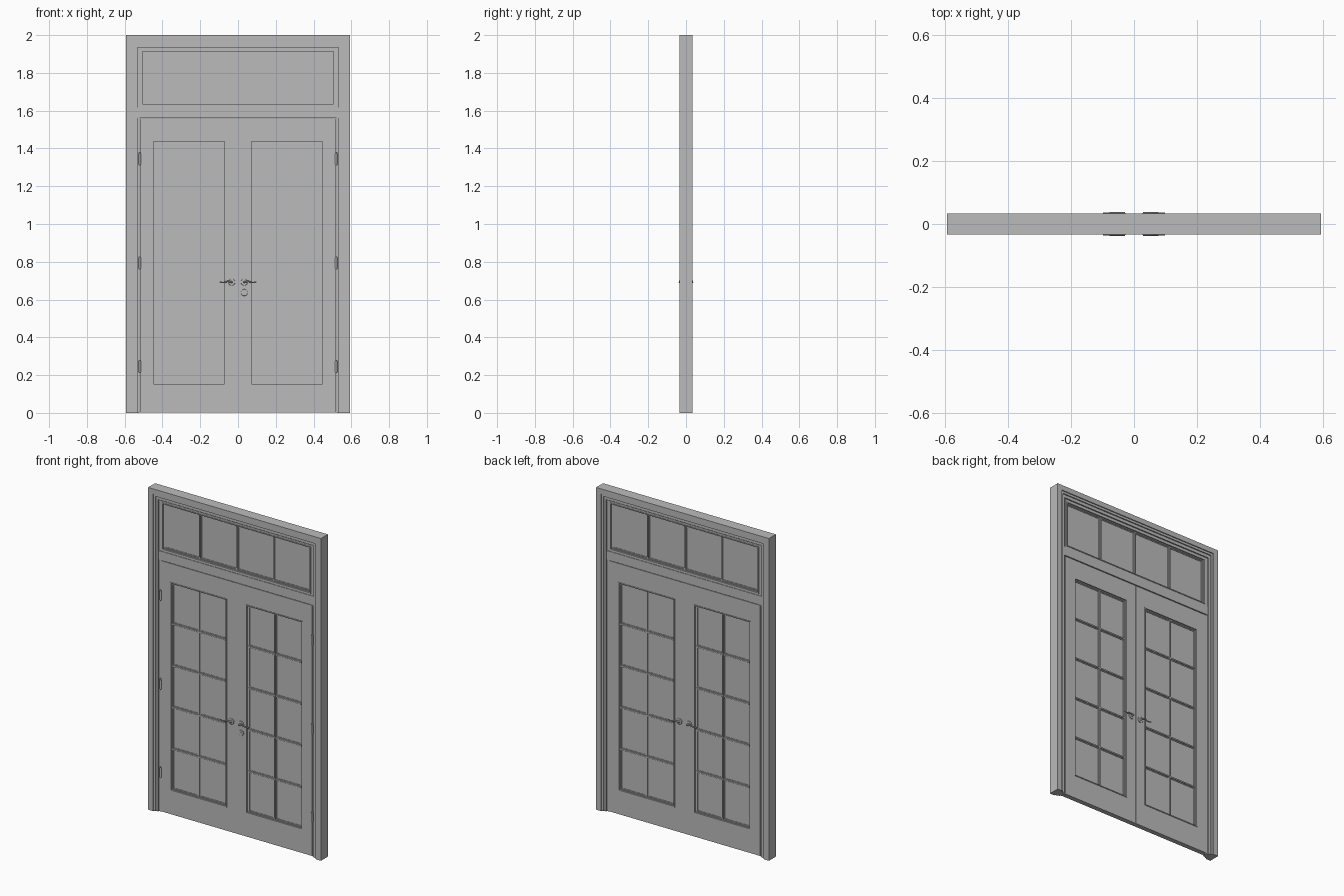
import bpy, bmesh
from math import pi

cube = bpy.data.objects.get("Cube")
if cube:
    bpy.data.objects.remove(cube, do_unlink=True)

grey = bpy.data.materials.new("plain grey")
grey.use_nodes = True
grey.diffuse_color = (0.5, 0.5, 0.5, 1)
grey.node_tree.nodes["Principled BSDF"].inputs["Base Color"].default_value = (0.5, 0.5, 0.5, 1)


def finish(name, bm):
    bmesh.ops.recalc_face_normals(bm, faces=bm.faces)
    mesh = bpy.data.meshes.new(name)
    bm.to_mesh(mesh)
    bm.free()
    mesh.materials.append(grey)
    ob = bpy.data.objects.new(name, mesh)
    bpy.context.collection.objects.link(ob)
    return ob


def add_box(bm, x0, x1, z0, z1, half):
    """Box centred on y = 0."""
    vs = [bm.verts.new((x, y, z)) for x in (x0, x1) for y in (-half, half) for z in (z0, z1)]
    for f in ((0, 1, 3, 2), (4, 6, 7, 5), (0, 4, 5, 1), (2, 3, 7, 6), (0, 2, 6, 4), (1, 5, 7, 3)):
        bm.faces.new([vs[i] for i in f])


def add_frame(bm, outer, inner, half):
    """Rectangular ring with mitred corners; rects are (x0, x1, z0, z1)."""
    def loop(r, y):
        x0, x1, z0, z1 = r
        return [bm.verts.new((x, y, z)) for x, z in ((x0, z0), (x1, z0), (x1, z1), (x0, z1))]
    rings = [loop(outer, -half), loop(inner, -half), loop(inner, half), loop(outer, half)]
    for k in range(4):
        a, b = rings[k], rings[(k + 1) % 4]
        for i in range(4):
            j = (i + 1) % 4
            bm.faces.new((a[i], a[j], b[j], b[i]))


def inset(r, d):
    return (r[0] + d, r[1] - d, r[2] + d, r[3] - d)


def arch(name, x_out, z_out, x_in, z_in, half):
    """Two jambs and a head, open at the floor."""
    bm = bmesh.new()
    pts = [(-x_out, 0), (-x_out, z_out), (x_out, z_out), (x_out, 0),
           (x_in, 0), (x_in, z_in), (-x_in, z_in), (-x_in, 0)]
    face = bm.faces.new([bm.verts.new((x, -half, z)) for x, z in pts])
    ext = bmesh.ops.extrude_face_region(bm, geom=[face], use_keep_orig=True)
    verts = [v for v in ext["geom"] if isinstance(v, bmesh.types.BMVert)]
    bmesh.ops.translate(bm, verts=verts, vec=(0, 2 * half, 0))
    finish(name, bm)


def glazing(name, opening, columns, rows, half):
    """Stepped moulding, glass and bars filling an opening."""
    x0, x1, z0, z1 = opening
    bm = bmesh.new()
    add_frame(bm, opening, inset(opening, 0.006), half + 0.003)
    add_frame(bm, inset(opening, 0.006), inset(opening, 0.012), half - 0.005)
    add_frame(bm, inset(opening, 0.012), inset(opening, 0.017), half - 0.009)
    finish(name + "_moulding", bm)
    bm = bmesh.new()
    ix0, ix1, iz0, iz1 = inset(opening, 0.012)
    for wide, h in ((0.009, half - 0.009), (0.004, half - 0.003)):
        for i in range(1, columns):
            x = x0 + (x1 - x0) * i / columns
            add_box(bm, x - wide, x + wide, iz0, iz1, h)
        for i in range(1, rows):
            z = z0 + (z1 - z0) * i / rows
            add_box(bm, ix0, ix1, z - wide, z + wide, h - 0.0003)
    finish(name + "_glazing_bars", bm)
    bm = bmesh.new()
    add_box(bm, ix0, ix1, iz0, iz1, 0.003)
    finish(name + "_glass", bm)


def cylinder(name, loc, radius, depth, rot=(0, 0, 0), bevel=0.0):
    bpy.ops.mesh.primitive_cylinder_add(vertices=24, radius=radius, depth=depth,
                                        location=loc, rotation=rot)
    ob = bpy.context.object
    ob.name = name
    ob.data.materials.append(grey)
    if bevel:
        m = ob.modifiers.new("Soft rim", "BEVEL")
        m.width, m.segments, m.limit_method = bevel, 2, "ANGLE"
    bpy.ops.object.shade_smooth_by_angle()
    return ob


LEAF = 0.015

# Surround stepping inwards to the doors
arch("outer_frame", 0.593, 2.0, 0.561, 1.968, 0.034)
arch("middle_frame", 0.561, 1.968, 0.547, 1.954, 0.028)
arch("inner_frame", 0.547, 1.954, 0.533, 1.935, 0.021)
arch("door_stop", 0.533, 1.935, 0.521, 1.925, 0.013)

# Rail between doors and transom window
bm = bmesh.new()
add_box(bm, -0.533, 0.533, 1.562, 1.618, 0.018)
finish("transom_rail", bm)

# Transom window
sash = (-0.521, 0.521, 1.618, 1.93)
bm = bmesh.new()
add_frame(bm, sash, inset(sash, 0.01), LEAF)
finish("transom_sash", bm)
glazing("transom", inset(sash, 0.01), 4, 1, LEAF)

for side, s in (("right", -1), ("left", 1)):
    # Door leaf
    xs = sorted((s * 0.0012, s * 0.519))
    ox = sorted((s * 0.066, s * 0.454))
    opening = (ox[0], ox[1], 0.148, 1.442)
    bm = bmesh.new()
    add_frame(bm, (xs[0], xs[1], 0.003, 1.558), opening, LEAF)
    finish(side + "_door_leaf", bm)
    glazing(side + "_door", opening, 2, 5, LEAF)

    # Hinges with small tips
    for n, z in enumerate((0.245, 0.793, 1.345)):
        name = f"{side}_hinge_{n + 1}"
        cylinder(name, (s * 0.52, -0.018, z), 0.006, 0.058)
        cylinder(name + "_pin", (s * 0.52, -0.018, z), 0.003, 0.07)

    # Lever handles on both faces
    for face, f in (("front", -1), ("back", 1)):
        name = f"{side}_{face}"
        x, z = s * 0.033, 0.692
        cylinder(name + "_rosette", (x, f * 0.0175, z), 0.018, 0.006, (pi / 2, 0, 0), 0.002)
        cylinder(name + "_neck", (x, f * 0.026, z), 0.006, 0.019, (pi / 2, 0, 0))
        curve = bpy.data.curves.new(name + "_lever", "CURVE")
        curve.dimensions = "3D"
        curve.bevel_depth, curve.bevel_resolution = 0.0042, 3
        curve.use_fill_caps = True
        spline = curve.splines.new("BEZIER")
        path = ((-0.004, 0), (0.022, 0.004), (0.044, -0.002), (0.065, 0.001))
        spline.bezier_points.add(len(path) - 1)
        for p, (dx, dz) in zip(spline.bezier_points, path):
            p.co = (x + s * dx, f * 0.0335, z + dz)
            p.handle_left_type = p.handle_right_type = "AUTO"
            p.radius = 1.2 - dx * 7
        curve.materials.append(grey)
        lever = bpy.data.objects.new(name + "_lever", curve)
        bpy.context.collection.objects.link(lever)
        bpy.ops.object.select_all(action="DESELECT")
        lever.select_set(True)
        bpy.context.view_layer.objects.active = lever
        bpy.ops.object.convert(target="MESH")
        bpy.ops.object.shade_smooth_by_angle()

# Strip closing the gap between the leaves
bm = bmesh.new()
add_box(bm, -0.0012, 0.0012, 0.003, 1.558, 0.011)
finish("meeting_strip", bm)

# Lock cover on the front
cylinder("lock_cover", (0.033, -0.0175, 0.637), 0.018, 0.006, (pi / 2, 0, 0), 0.002)
cylinder("lock_barrel", (0.033, -0.021, 0.637), 0.007, 0.004, (pi / 2, 0, 0))
